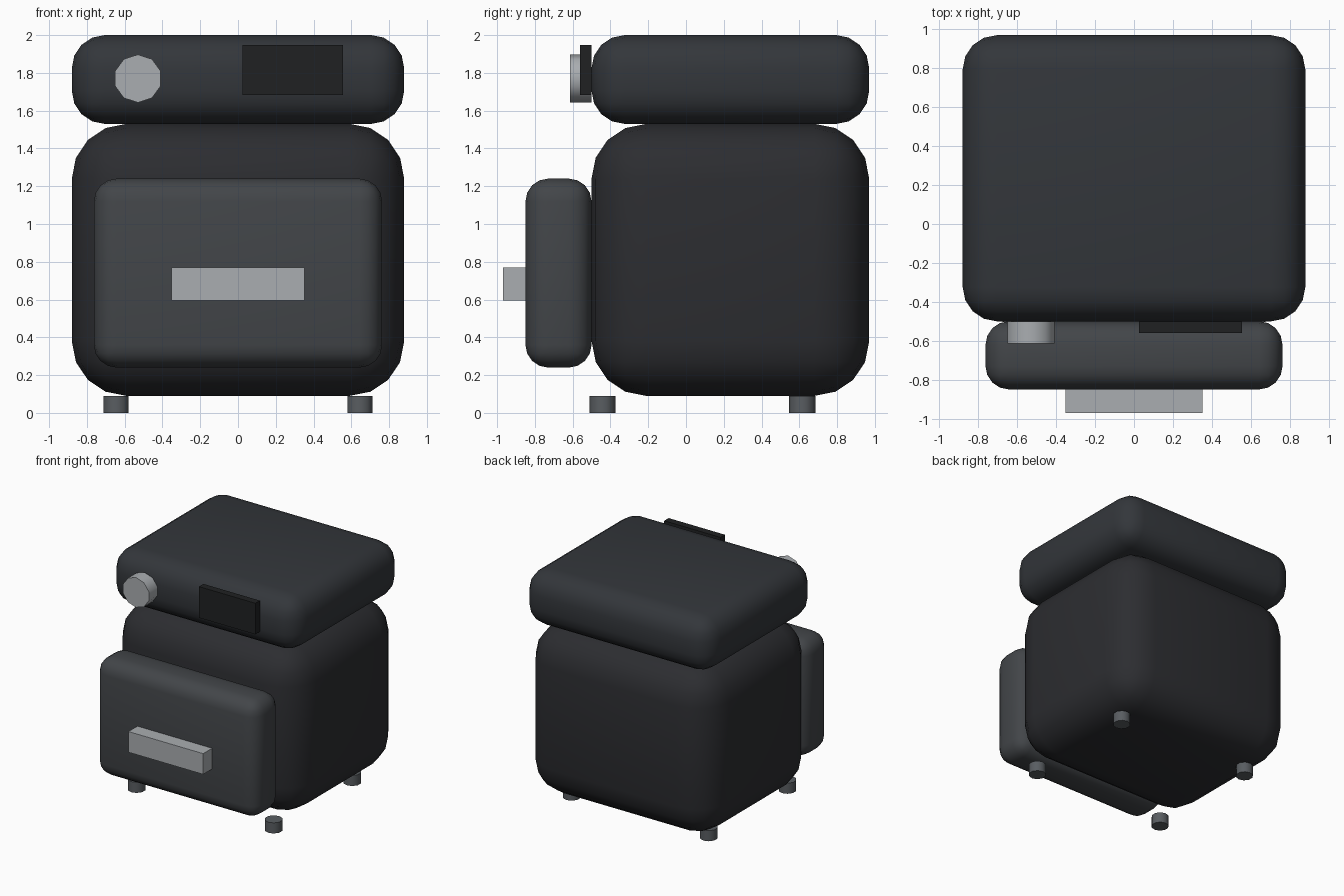
import bpy
from math import radians

if "Cube" in bpy.data.objects:
    bpy.data.objects.remove(bpy.data.objects["Cube"])


def material(name, rgb):
    m = bpy.data.materials.new(name)
    m.diffuse_color = (*rgb, 1)
    m.use_nodes = True
    m.node_tree.nodes["Principled BSDF"].inputs["Base Color"].default_value = m.diffuse_color
    return m


BODY = material("charcoal", (0.025, 0.026, 0.030))
LID = material("dark_slate", (0.033, 0.037, 0.043))
DRAWER = material("slate", (0.055, 0.060, 0.066))
METAL = material("light_metal", (0.40, 0.42, 0.44))
SCREEN = material("black_glass", (0.014, 0.015, 0.016))
RUBBER = material("grey_rubber", (0.10, 0.11, 0.12))


def box(name, lo, hi, mat, radius=0):
    """Box between two corners, optionally with rounded edges."""
    bpy.ops.mesh.primitive_cube_add(size=1, location=[(a + b) / 2 for a, b in zip(lo, hi)])
    ob = bpy.context.object
    ob.name = name
    ob.scale = [b - a for a, b in zip(lo, hi)]
    bpy.ops.object.transform_apply(location=False, rotation=False, scale=True)
    ob.data.materials.append(mat)
    if radius:
        bevel = ob.modifiers.new("rounding", "BEVEL")
        bevel.width = radius
        bevel.segments = 4
        bpy.ops.object.modifier_apply(modifier=bevel.name)
        bpy.ops.object.shade_smooth_by_angle(angle=radians(35))
    return ob


def cylinder(name, radius, depth, centre, mat, tilt=0):
    bpy.ops.mesh.primitive_cylinder_add(vertices=10, radius=radius, depth=depth,
                                        location=centre, rotation=(tilt, 0, 0))
    ob = bpy.context.object
    ob.name = name
    ob.data.materials.append(mat)
    bpy.ops.object.shade_smooth_by_angle(angle=radians(40))
    return ob


# Main housing and top
box("body", (-0.88, -0.50, 0.09), (0.88, 0.97, 1.53), BODY, 0.29)
box("lid", (-0.88, -0.50, 1.53), (0.88, 0.97, 2.00), LID, 0.175)

# Drawer with bar handle
box("drawer", (-0.763, -0.85, 0.24), (0.763, -0.50, 1.24), DRAWER, 0.12)
box("drawer_handle", (-0.352, -0.97, 0.594), (0.352, -0.85, 0.77), METAL)

# Controls
box("display", (0.025, -0.56, 1.682), (0.555, -0.50, 1.947), SCREEN)
cylinder("knob", 0.127, 0.115, (-0.53, -0.5575, 1.77), METAL, radians(90))

# Feet
for side, x in (("left", -0.645), ("right", 0.645)):
    for end, y in (("front", -0.442), ("back", 0.615)):
        cylinder(f"{end}_{side}_foot", 0.07, 0.09, (x, y, 0.045), RUBBER)
